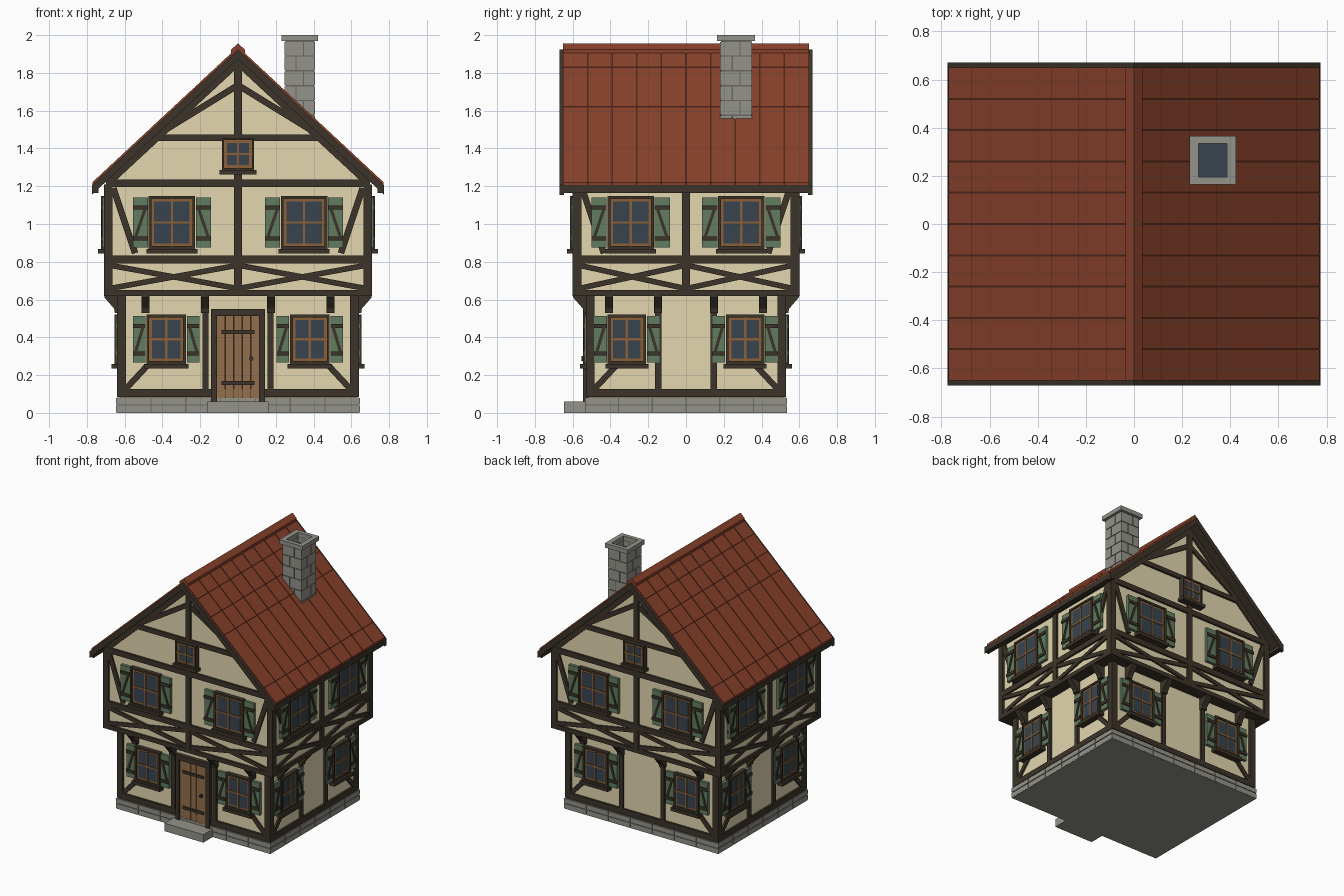
import bpy, bmesh, math
from mathutils import Matrix, Vector

if "Cube" in bpy.data.objects:
    bpy.data.objects.remove(bpy.data.objects["Cube"])

COLORS = {"plaster": "E3D7AF", "timber": "3C3429", "door_wood": "94704C", "window_wood": "8A6038",
          "shutter_green": "627C60", "glass": "38444E", "stone": "94938A", "mortar": "68675F",
          "roof_tile": "88412B", "roof_seam": "4E2619"}


def linear(h):
    c = [int(h[i:i + 2], 16) / 255 for i in (0, 2, 4)]
    return [((v + 0.055) / 1.055) ** 2.4 if v > 0.04 else v / 12.92 for v in c] + [1]


mats = {}
for name, h in COLORS.items():
    mats[name] = bpy.data.materials.new(name)
    mats[name].diffuse_color = linear(h)

parts = {}  # (object name, material) -> bmesh


def frame(deg, origin=(0, 0, 0)):
    """Local x runs along a wall, -y points out of it."""
    return Matrix.Translation(origin) @ Matrix.Rotation(math.radians(deg), 4, 'Z')


def loft(part, ring_a, ring_b, M):
    bm = parts.setdefault(part, bmesh.new())
    a = [bm.verts.new(M @ Vector(p)) for p in ring_a]
    b = [bm.verts.new(M @ Vector(p)) for p in ring_b]
    bm.faces.new(a)
    bm.faces.new(b[::-1])
    for i in range(len(a)):
        j = (i + 1) % len(a)
        bm.faces.new((a[i], b[i], b[j], a[j]))


def prism(part, M, pts, d0, d1):
    """Wall-plane polygon (u, z) extruded from depth d0 out to d1."""
    loft(part, [(u, -d0, z) for u, z in pts], [(u, -d1, z) for u, z in pts], M)


def box(part, M, u0, u1, z0, z1, d0, d1):
    prism(part, M, [(u0, z0), (u1, z0), (u1, z1), (u0, z1)], d0, d1)


def beam(part, M, p, q, w, d0, d1):
    p, q = Vector(p), Vector(q)
    t = (q - p).normalized() * w / 2
    n = Vector((-t.y, t.x))
    prism(part, M, [p - n, q - n, q + n, p + n], d0, d1)


WORLD = frame(0)
PLASTER, GLASS = ("plaster_walls", "plaster"), ("window_glass", "glass")
TIMBER, CASING = ("timber_frame", "timber"), ("window_casing", "timber")
SASH, SHUTTER = ("window_sash", "window_wood"), ("shutter", "shutter_green")
BARS, SILL = ("shutter_bars", "timber"), ("window_sill", "timber")
BRACKET, STONES = ("jetty_bracket", "timber"), ("foundation_stones", "stone")


def window(M, u, z0, z1, hw, d, shutter=0, rim=.015, wood=.014):
    """Casing, sash, glass, glazing bars, sill and a pair of shutters; d is the wall face."""
    box(CASING, M, u - hw, u + hw, z0, z1, d - .01, d + .012)
    e = rim
    box(SASH, M, u - hw + e, u + hw - e, z0 + e, z1 - e, d, d + .022)
    e = rim + wood
    box(GLASS, M, u - hw + e, u + hw - e, z0 + e, z1 - e, d, d + .024)
    zc = (z0 + z1) / 2
    box(SASH, M, u - .006, u + .006, z0 + rim, z1 - rim, d, d + .029)
    box(SASH, M, u - hw + rim, u + hw - rim, zc - .006, zc + .006, d, d + .029)
    # raised casing rim
    for s in (-1, 1):
        a, b = sorted((u + s * hw, u + s * (hw - rim)))
        box(CASING, M, a, b, z0, z1, d, d + .03)
        zz = z1 if s > 0 else z0 + rim
        box(CASING, M, u - hw, u + hw, zz - rim, zz, d, d + .03)
    box(SILL, M, u - hw - .012, u + hw + .012, z0 - .024, z0, d - .01, d + .045)
    if not shutter:
        return
    for s in (-1, 1):
        i, o = u + s * (hw + .004), u + s * (hw + .004 + shutter)
        a, b = min(i, o), max(i, o)
        box(SHUTTER, M, a, b, z0 + .008, z1 - .008, d - .005, d + .022)
        for z in (z0 + .055, z1 - .06):
            box(BARS, M, a, b, z - .011, z + .011, d, d + .03)
        beam(BARS, M, (o - s * .014, z0 + .06), (i + s * .014, z1 - .065), .016, d, d + .028)


def bracket(M, u, d):
    prof = [(d - .02, .53), (d + .012, .53), (d + .016, .552), (d + .068, .612), (d + .068, .63), (d - .02, .63)]
    loft(BRACKET, [(u - .021, -a, z) for a, z in prof], [(u + .021, -a, z) for a, z in prof], M)


# Solid cores: foundation, two plastered storeys, jetty floor
box(("foundation_core", "mortar"), WORLD, -.639, .639, .003, .082, -.529, .529)
box(("foundation_slab", "stone"), WORLD, -.644, .644, 0, .006, -.534, .534)
box(PLASTER, WORLD, -.625, .625, .08, .63, -.515, .515)
box(PLASTER, WORLD, -.695, .695, .63, 1.2, -.585, .585)
box(("jetty_floor", "timber"), WORLD, -.71, .71, .618, .65, -.6, .6)

# Four walls
for k in range(4):
    M, gable = frame(90 * k), k % 2 == 0
    gu, gd = (.64, .53) if gable else (.53, .64)
    hu, hd = gu + .07, gd + .07
    # foundation blocks in two courses
    n = 7 if gable else 6
    step = 2 * (gu + .005) / n
    for z0, z1 in ((.004, .039), (.045, .078)):
        for i in range(n):
            a = -gu - .005 + i * step
            box(STONES, M, a + .003 * (i > 0), a + step - .003 * (i < n - 1), z0, z1, gd - .03, gd + .005)
    # ground storey framing
    gi = gd - .04
    box(TIMBER, M, -gu, gu, .085, .126, gi, gd)
    wu, hw, post, br = (.38, .105, .173, .49) if gable else (.313, .102, .147, .408)
    for s in (-1, 1):
        a, b = sorted((s * gu, s * (gu - .046)))
        box(TIMBER, M, a, b, .085, .63, gi, gd)
        box(TIMBER, M, s * post - .016, s * post + .016, .085, .63, gi, gd)
        beam(TIMBER, M, (s * (gu - .03), .11), (s * (gu - .16), .25), .032, gi, gd - .002)
        window(M, s * wu, .26, .52, hw, gd - .015, .068)
        bracket(M, s * br, gd)
        bracket(M, s * (post + .002), gd)
    # upper storey framing
    hi, ho = hd - .04, hd
    box(TIMBER, M, -hu, hu, .79, .832, hi, ho)
    box(TIMBER, M, -hu + .01, hu - .01, 1.195, 1.235 if gable else 1.2, hi, ho)
    box(TIMBER, M, -.02, .02, .64, 1.87 if gable else 1.2, hi, ho)
    wu = .35 if gable else .293
    for s in (-1, 1):
        a, b = sorted((s * hu, s * (hu - .046)))
        box(TIMBER, M, a, b, .62, 1.21, hi, ho)
        beam(TIMBER, M, (s * (hu - .05), 1.19), (s * (hu - .165), .845), .034, hi, ho - .002)
        beam(TIMBER, M, (s * .01, .66), (s * (hu - .04), .78), .029, hi, ho - .002)
        beam(TIMBER, M, (s * .01, .78), (s * (hu - .04), .66), .029, hi, ho - .004)
        window(M, s * wu, .868, 1.147, .123, hd - .015, .08)
    if gable:
        # gable infill, collar beam, struts and attic window
        prism(PLASTER, M, [(-.69, 1.19), (.69, 1.19), (.69, 1.23), (0, 1.875), (-.69, 1.23)], hd - .1, hd - .015)
        box(TIMBER, M, -.43, .43, 1.44, 1.475, hi, ho)
        for s in (-1, 1):
            beam(TIMBER, M, (0, 1.735), (s * .39, 1.495), .034, hi, ho - .002)
            prism(TIMBER, M, [(0, 1.88), (0, 1.83), (s * .69, 1.19), (s * .69, 1.24)], hi, ho - .003)
        window(M, 0, 1.285, 1.455, .086, hd - .002, rim=.011, wood=.016)

# Front door with planks, frame, hinges, knob and step
box(("door_backing", "timber"), WORLD, -.14, .14, .06, .515, .5, .522)
for i in range(5):
    a = -.112 + i * .0448
    box(("door_planks", "door_wood"), WORLD, a + .0012, a + .0436, .062, .512, .5, .532)
for s in (-1, 1):
    a, b = sorted((s * .112, s * .142))
    box(("door_frame", "timber"), WORLD, a, b, .06, .55, .5, .546)
box(("door_frame", "timber"), WORLD, -.142, .142, .512, .55, .5, .546)
for z in (.158, .428):
    box(("door_hinges", "timber"), WORLD, -.088, .088, z - .010, z + .010, .52, .54)
knob = [(.07 + .012 * math.cos(i * math.pi / 4), .288 + .012 * math.sin(i * math.pi / 4)) for i in range(8)]
prism(("door_knob", "timber"), WORLD, knob, .53, .552)
box(("door_step", "stone"), WORLD, -.162, .162, 0, .06, .5, .645)


# Roof: deck, seamed tile strips, bargeboards, eaves fascia, ridge cap
def top(x):
    return 1.938 - .93 * abs(x)


def slope(part, x0, x1, lo, hi, d0, d1):
    prism(part, WORLD, [(x0, top(x0) - lo), (x1, top(x1) - lo), (x1, top(x1) - hi), (x0, top(x0) - hi)], d0, d1)


cuts = [0] + [(1.938 - z) / .93 for z in (1.83, 1.725, 1.62, 1.31)] + [.772]
pitch = 1.3 / 10
for s in (-1, 1):
    slope(("roof_deck", "timber"), 0, s * .765, .06, .02, -.645, .645)
    slope(("roof_underlay", "roof_seam"), 0, s * .769, .022, .006, -.648, .648)
    for i in range(10):
        y = -.65 + i * pitch
        y0, y1 = y + .004 * (i > 0), y + pitch - .004 * (i < 9)
        for a, b in zip(cuts, cuts[1:]):
            slope(("roof_tiles", "roof_tile"), s * (a + .001), s * (b - .001), .015, 0, y0, y1)
    for d in (-1, 1):
        slope(("bargeboard", "timber"), 0, s * .774, .064, .014, *sorted((d * .645, d * .67)))
    a, b = sorted((s * .738, s * .774))
    box(("eaves_fascia", "timber"), WORLD, a, b, 1.165, 1.206, -.67, .67)
prism(("ridge_cap", "roof_tile"), WORLD, [(-.036, 1.90), (.036, 1.90), (.036, 1.924), (0, 1.956),
                                          (-.036, 1.924)], -.65, .65)

# Chimney: mortar core, stone courses, hollow cap
C = (.327, .265, 0)
CM = frame(0, C)
box(("chimney_core", "mortar"), CM, -.076, .076, 1.5, 1.9, -.081, .081)
box(("chimney_flue", "glass"), CM, -.062, .062, 1.9, 1.925, -.072, .072)
for k in range(4):
    M = frame(90 * k, C)
    hu, hd, iu, idp = (.08, .085, .06, .07) if k % 2 == 0 else (.085, .08, .07, .06)
    box(("chimney_core", "mortar"), M, -hu + .004, hu - .004, 1.89, 1.97, idp + .001, hd - .004)
    for r in range(6):
        z = 1.5 + r * .0785
        j = .02 if r % 2 else -.02
        for a, b in ((-hu, j - .003), (j + .003, hu)):
            box(("chimney_stones", "stone"), M, a, b, z, z + .072, idp, hd)
    if k % 2 == 0:
        box(("chimney_cap", "stone"), M, -.096, .096, 1.968, 2.0, idp, .101)
    else:
        box(("chimney_cap", "stone"), M, -.07, .07, 1.968, 2.0, idp, .096)

# Turn every collected part into an object
for (name, mat), bm in parts.items():
    bmesh.ops.recalc_face_normals(bm, faces=bm.faces)
    me = bpy.data.meshes.new(name)
    bm.to_mesh(me)
    bm.free()
    me.materials.append(mats[mat])
    bpy.context.collection.objects.link(bpy.data.objects.new(name, me))

for m in bpy.data.materials:
    if m.users and not m.is_grease_pencil:
        m.use_nodes = True
        m.node_tree.nodes["Principled BSDF"].inputs["Base Color"].default_value = m.diffuse_color
